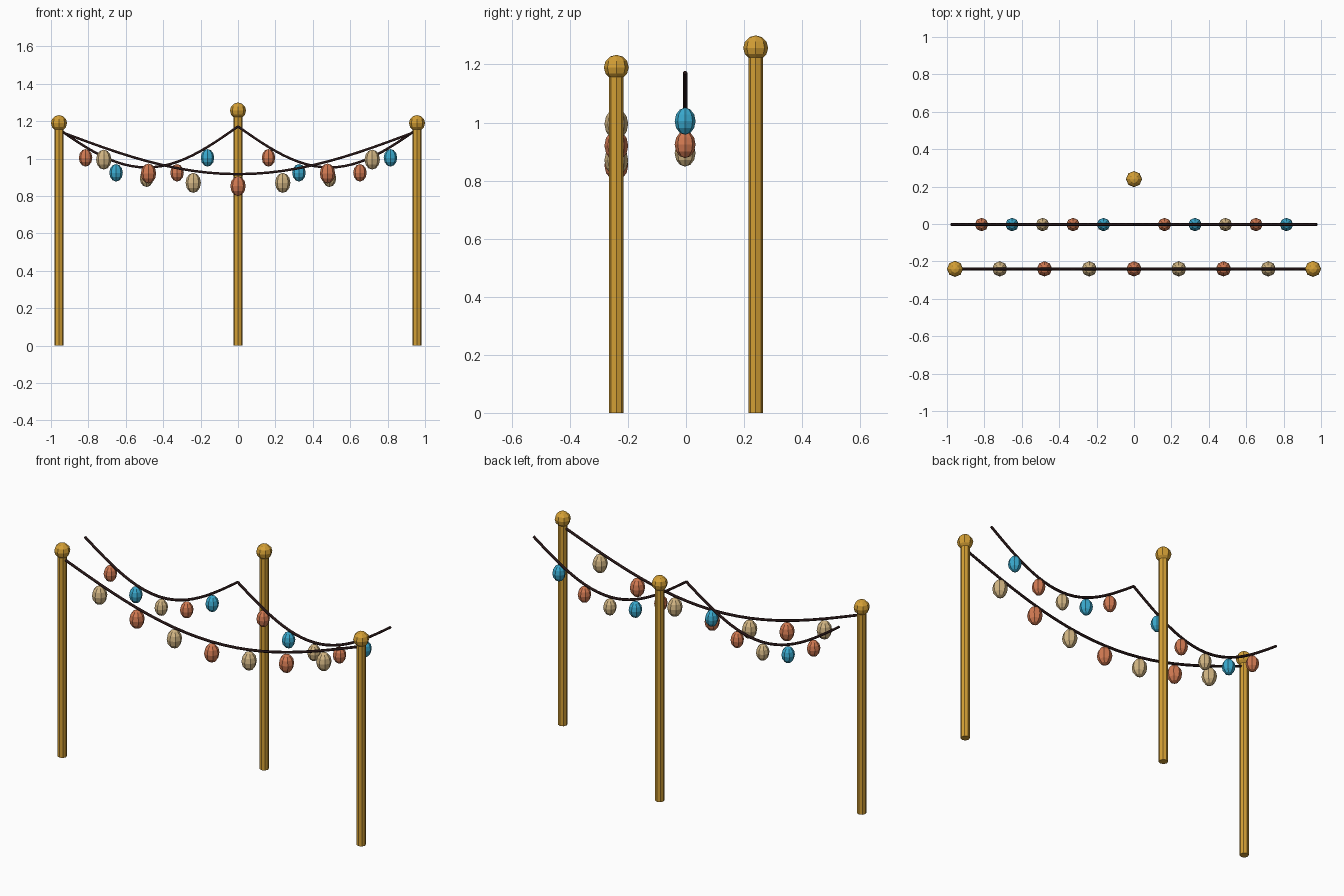
import bpy
from math import sin, pi

if "Cube" in bpy.data.objects:
    bpy.data.objects.remove(bpy.data.objects["Cube"], do_unlink=True)


def material(name, rgb):
    m = bpy.data.materials.new(name)
    m.use_nodes = True
    m.diffuse_color = (*rgb, 1)
    m.node_tree.nodes["Principled BSDF"].inputs["Base Color"].default_value = (*rgb, 1)
    return m


GOLD = material("golden wood", (0.66, 0.35, 0.036))
TAN = material("cream paper", (0.65, 0.47, 0.23))
ORANGE = material("terracotta paper", (0.65, 0.195, 0.085))
BLUE = material("sky blue paper", (0.042, 0.40, 0.62))
DARK = material("dark cord", (0.02, 0.008, 0.008))


def finish(name, mat):
    ob = bpy.context.object
    ob.name = name
    ob.data.materials.append(mat)
    return ob


def ball(name, loc, radius, mat, stretch=1.0):
    bpy.ops.mesh.primitive_uv_sphere_add(segments=8, ring_count=6, radius=radius, location=loc)
    finish(name, mat).scale.z = stretch


def pole(name, x, y, height):
    bpy.ops.mesh.primitive_cylinder_add(vertices=8, radius=0.025, depth=height,
                                        location=(x, y, height / 2))
    finish(name, GOLD)
    ball(name + "_finial", (x, y, height), 0.043, GOLD)


def garland(name, x0, x1, y, z, sag, lantern_r, drop, colours):
    """Sagging cord with evenly spaced lanterns hung below it."""
    def point(t):
        return (x0 + (x1 - x0) * t, y, z - sag * sin(pi * t))

    steps = 24
    curve = bpy.data.curves.new(name + "_cord", "CURVE")
    curve.dimensions = "3D"
    curve.bevel_depth = 0.0075
    curve.bevel_resolution = 1
    curve.use_fill_caps = True
    spline = curve.splines.new("POLY")
    spline.points.add(steps)
    for i, p in enumerate(spline.points):
        p.co = (*point(i / steps), 1)
    ob = bpy.data.objects.new(name + "_cord", curve)
    bpy.context.collection.objects.link(ob)
    bpy.ops.object.select_all(action="DESELECT")
    ob.select_set(True)
    bpy.context.view_layer.objects.active = ob
    bpy.ops.object.convert(target="MESH")
    finish(name + "_cord", DARK)

    for i, mat in enumerate(colours, 1):
        px, py, pz = point(i / (len(colours) + 1))
        ball(f"{name}_lantern_{i}", (px, py, pz - drop), lantern_r, mat, 1.3)


# Poles with ball finials
pole("right_pole", -0.957, -0.24, 1.19)
pole("left_pole", 0.957, -0.24, 1.19)
pole("back_pole", 0, 0.24, 1.257)

# Long front garland between the two front poles
garland("front_garland", -0.957, 0.957, -0.24, 1.147, 0.23, 0.041, 0.064,
        [TAN, ORANGE, TAN, ORANGE, TAN, ORANGE, TAN])

# Two shorter garlands meeting in the middle
for side, start in (("right", -0.978), ("left", 0)):
    garland(side + "_garland", start, start + 0.978, -0.003, 1.172, 0.219, 0.036, 0.058,
            [ORANGE, BLUE, TAN, ORANGE, BLUE])
